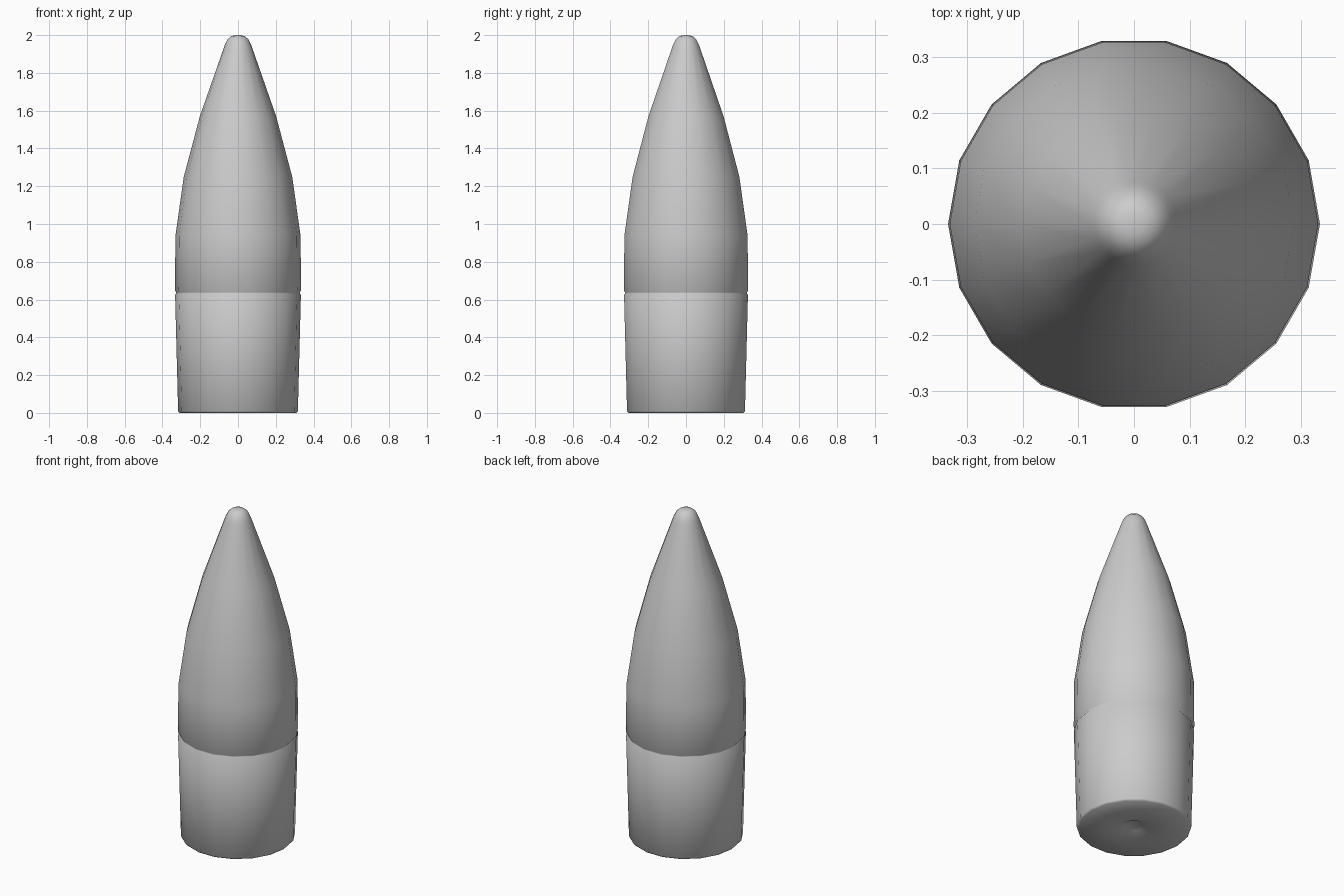
import bpy, bmesh, math

if "Cube" in bpy.data.objects:
    bpy.data.objects.remove(bpy.data.objects["Cube"])

SIDES = 18


def lathe(name, profile):
    """Revolve (radius, z) points about z; zero radius makes a pole."""
    bm = bmesh.new()
    rings = []
    for r, z in profile:
        n = 1 if r == 0 else SIDES
        rings.append([bm.verts.new((r * math.cos(2 * math.pi * i / SIDES),
                                    r * math.sin(2 * math.pi * i / SIDES), z))
                      for i in range(n)])
    for a, b in zip(rings, rings[1:]):
        for i in range(SIDES):
            j = (i + 1) % SIDES
            if len(a) == 1:
                bm.faces.new((a[0], b[j], b[i]))
            elif len(b) == 1:
                bm.faces.new((a[i], a[j], b[0]))
            else:
                bm.faces.new((a[i], a[j], b[j], b[i]))
    bmesh.ops.recalc_face_normals(bm, faces=bm.faces)
    mesh = bpy.data.meshes.new(name)
    bm.to_mesh(mesh)
    bm.free()
    obj = bpy.data.objects.new(name, mesh)
    bpy.context.collection.objects.link(obj)
    bpy.context.view_layer.objects.active = obj
    obj.select_set(True)
    bpy.ops.object.shade_smooth_by_angle(angle=math.radians(50))
    obj.select_set(False)
    return obj


lathe("projectile_body", [
    # dimpled base
    (0, 0.02), (0.05, 0.016), (0.085, 0.0), (0.308, 0.0), (0.317, 0.009),
    # tapered lower body and shallow groove
    (0.333, 0.625), (0.328, 0.632), (0.328, 0.639), (0.334, 0.648),
    # curved nose
    (0.331, 0.94), (0.287, 1.25), (0.202, 1.57), (0.078, 1.925),
    # rounded tip
    (0.069, 1.95), (0.055, 1.978), (0.036, 1.994), (0.018, 1.999), (0, 2.0),
])
